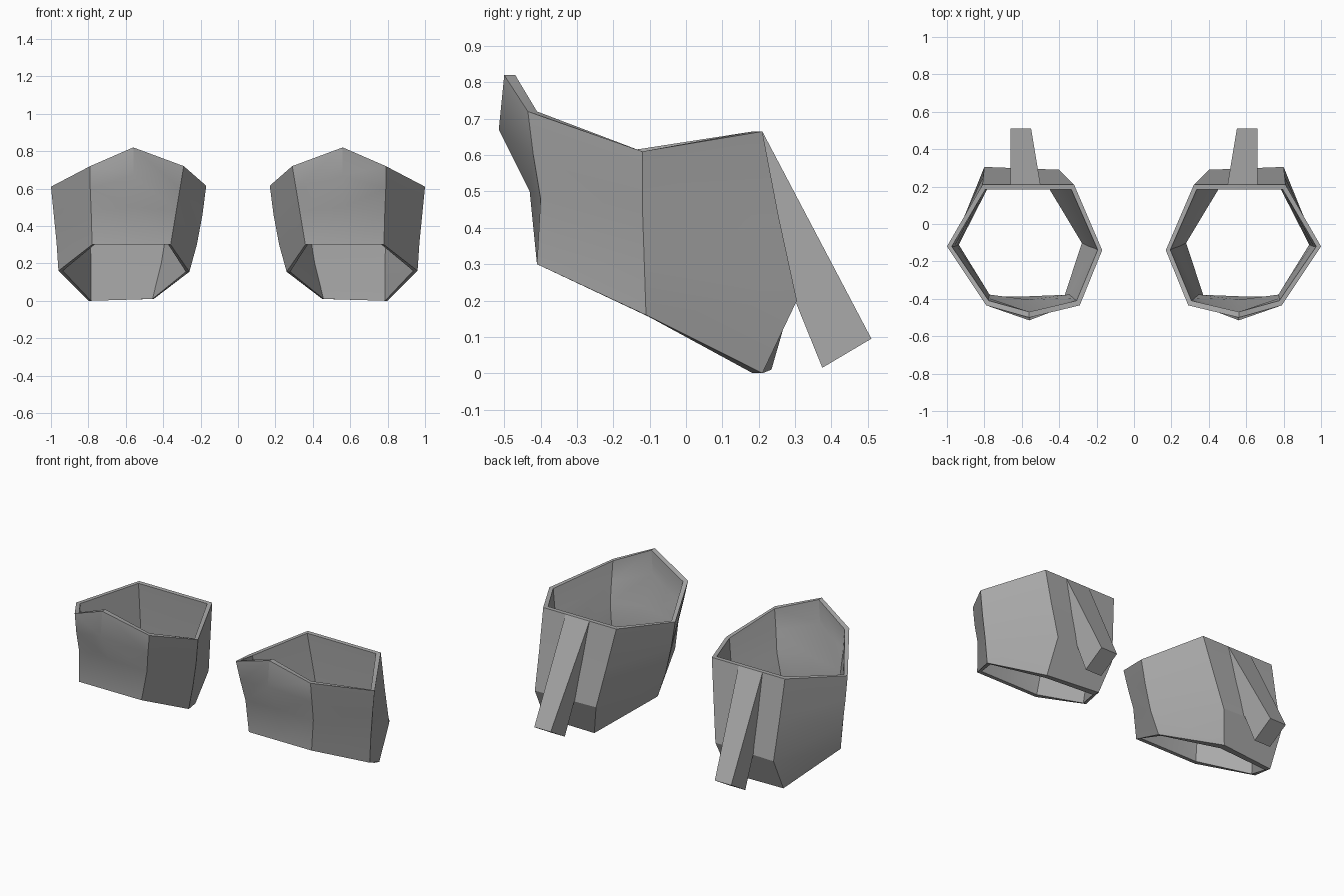
import bpy
import bmesh
import math

cube = bpy.data.objects.get("Cube")
if cube:
    bpy.data.objects.remove(cube, do_unlink=True)

grey = bpy.data.materials.new("plain grey")
grey.use_nodes = True
grey.diffuse_color = (0.4, 0.4, 0.4, 1)
grey.node_tree.nodes["Principled BSDF"].inputs["Base Color"].default_value = grey.diffuse_color

# Corner edges of one cuff, each running from the top rim to the bottom rim
back_inner = [(.32, .21, .665), (.36, .25, .43), (.4, .29, .2), (.45, .235, .01)]
back_outer = [(.81, .21, .665), (.805, .255, .43), (.8, .305, .2), (.8, .21, 0)]
outer_side = [(1, -.12, .61), (.985, -.12, .46), (.97, -.115, .31), (.96, -.11, .16)]
front_outer = [(.79, -.435, .72), (.79, -.42, .6), (.785, -.4, .48), (.78, -.41, .3)]
front_peak = [(.56, -.5, .82), (.56, -.515, .67), (.56, -.43, .5), (.57, -.41, .3)]
front_inner = [(.29, -.435, .72), (.31, -.42, .6), (.33, -.4, .48), (.36, -.41, .3)]
inner_side = [(.17, -.14, .615), (.19, -.13, .46), (.22, -.12, .3), (.26, -.1, .155)]
edges = [back_inner, back_outer, outer_side, front_outer, front_peak, front_inner, inner_side]


def inset(point):
    """Move a point of the outside wall to the inside; the back stays flat inside."""
    x, y, z = point
    return .57 + (x - .57) * .94, min(-.12 + (y + .12) * .92, .195), z


def finish(bm, name, smooth_angle):
    bmesh.ops.recalc_face_normals(bm, faces=bm.faces)
    mesh = bpy.data.meshes.new(name)
    bm.to_mesh(mesh)
    bm.free()
    mesh.materials.append(grey)
    obj = bpy.data.objects.new(name, mesh)
    bpy.context.collection.objects.link(obj)
    bpy.ops.object.select_all(action="DESELECT")
    obj.select_set(True)
    bpy.context.view_layer.objects.active = obj
    bpy.ops.object.shade_smooth_by_angle(angle=math.radians(smooth_angle))


def build_cuff(name, side):
    """Closed loop of wall sections: down the outside, then up the inside."""
    bm = bmesh.new()
    sections = []
    for edge in edges:
        loop = edge + [inset(p) for p in reversed(edge)]
        sections.append([bm.verts.new((side * x, y, z)) for x, y, z in loop])
    for i, a in enumerate(sections):
        b = sections[(i + 1) % len(sections)]
        for j in range(len(a)):
            k = (j + 1) % len(a)
            bm.faces.new((a[j], b[j], b[k], a[k]))
    finish(bm, name, 30)


def build_tab(name, side):
    """Wedge-shaped tab sloping out from the back rim."""
    bm = bmesh.new()
    profile = [(.2, .665), (.21, .665), (.51, .095), (.375, .015), (.3, .2), (.25, .24)]
    near = [.5, .5, .55, .55, .54, .54]
    a = [bm.verts.new((side * x, y, z)) for x, (y, z) in zip(near, profile)]
    b = [bm.verts.new((side * .66, y, z)) for y, z in profile]
    bm.faces.new(a)
    bm.faces.new(b)
    for j in range(len(a)):
        k = (j + 1) % len(a)
        bm.faces.new((a[j], a[k], b[k], b[j]))
    finish(bm, name, 20)


for label, side in (("left", 1), ("right", -1)):
    build_cuff(label + "_cuff", side)
    build_tab(label + "_back_tab", side)
